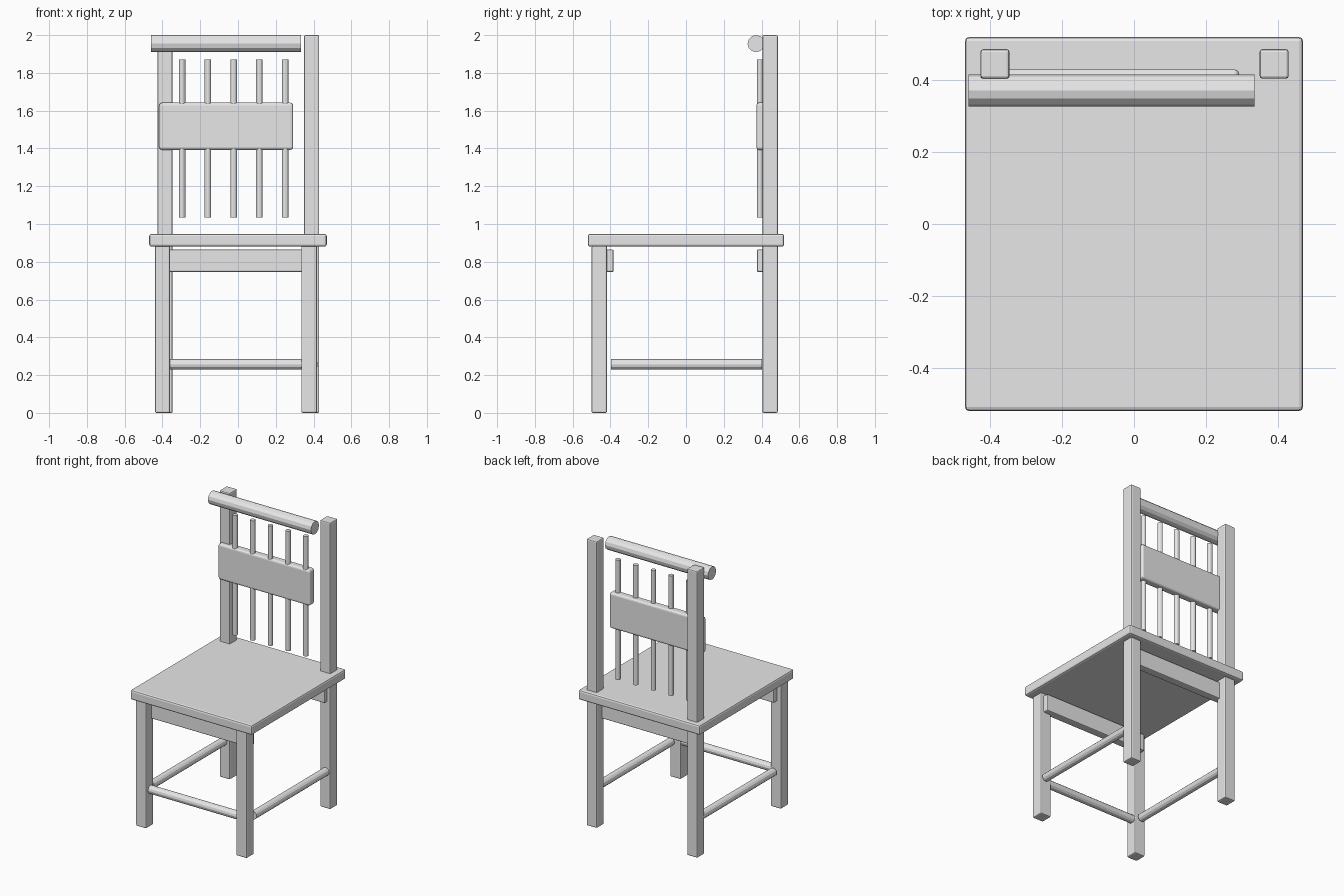
import bpy
import math

if "Cube" in bpy.data.objects:
    bpy.data.objects.remove(bpy.data.objects["Cube"])

grey = bpy.data.materials.new("plain grey")
grey.diffuse_color = (0.8, 0.8, 0.8, 1)
grey.use_nodes = True
grey.node_tree.nodes["Principled BSDF"].inputs["Base Color"].default_value = grey.diffuse_color


def block(name, x, y, z, bevel=0.008, segments=2):
    """Box between (min, max) pairs on each axis, with rounded edges."""
    bpy.ops.mesh.primitive_cube_add(size=1)
    ob = bpy.context.object
    ob.name = name
    ob.location = [(a + b) / 2 for a, b in (x, y, z)]
    ob.scale = [b - a for a, b in (x, y, z)]
    bpy.ops.object.transform_apply(location=False, rotation=False, scale=True)
    mod = ob.modifiers.new("rounded edges", 'BEVEL')
    mod.width = bevel
    mod.segments = segments
    ob.data.materials.append(grey)
    return ob


def rod(name, centre, length, radius, axis, sides=12):
    """Faceted cylinder lying along one axis."""
    rot = {'X': (0, math.pi / 2, 0), 'Y': (math.pi / 2, 0, 0), 'Z': (0, 0, 0)}[axis]
    bpy.ops.mesh.primitive_cylinder_add(vertices=sides, radius=radius, depth=length,
                                        location=centre, rotation=rot)
    ob = bpy.context.object
    ob.name = name
    ob.data.materials.append(grey)
    return ob


# Seat board
block("seat", (-0.47, 0.47), (-0.52, 0.52), (0.88, 0.948), 0.012)

# Front legs and tall back posts
for side, x in (("left", (-0.44, -0.36)), ("right", (0.335, 0.417))):
    block(side + "_front_leg", x, (-0.5, -0.418), (0, 0.885))
for side, x in (("left", (-0.427, -0.346)), ("right", (0.349, 0.43))):
    block(side + "_back_post", x, (0.404, 0.486), (0, 2.0))

# Aprons just under the seat, on the inner faces of the legs
block("front_apron", (-0.41, 0.395), (-0.44, -0.383), (0.745, 0.865))
block("back_apron", (-0.40, 0.405), (0.375, 0.43), (0.745, 0.865))

# Round stretchers near the floor
rod("front_stretcher", (-0.0125, -0.45, 0.257), 0.72, 0.028, 'X')
for side, s in (("left", -1), ("right", 1)):
    rod(side + "_stretcher", (s * 0.395, 0.003, 0.257), 0.80, 0.028, 'Y')

# Back rest: top rail, wide slat and five spindles
rod("top_rail", (-0.063, 0.371, 1.955), 0.795, 0.045, 'X')
block("back_slat", (-0.417, 0.292), (0.373, 0.43), (1.393, 1.642), 0.014, 3)
for i in range(5):
    rod(f"spindle_{i + 1}", (-0.296 + i * 0.1365, 0.392, 1.452), 0.837, 0.017, 'Z')
